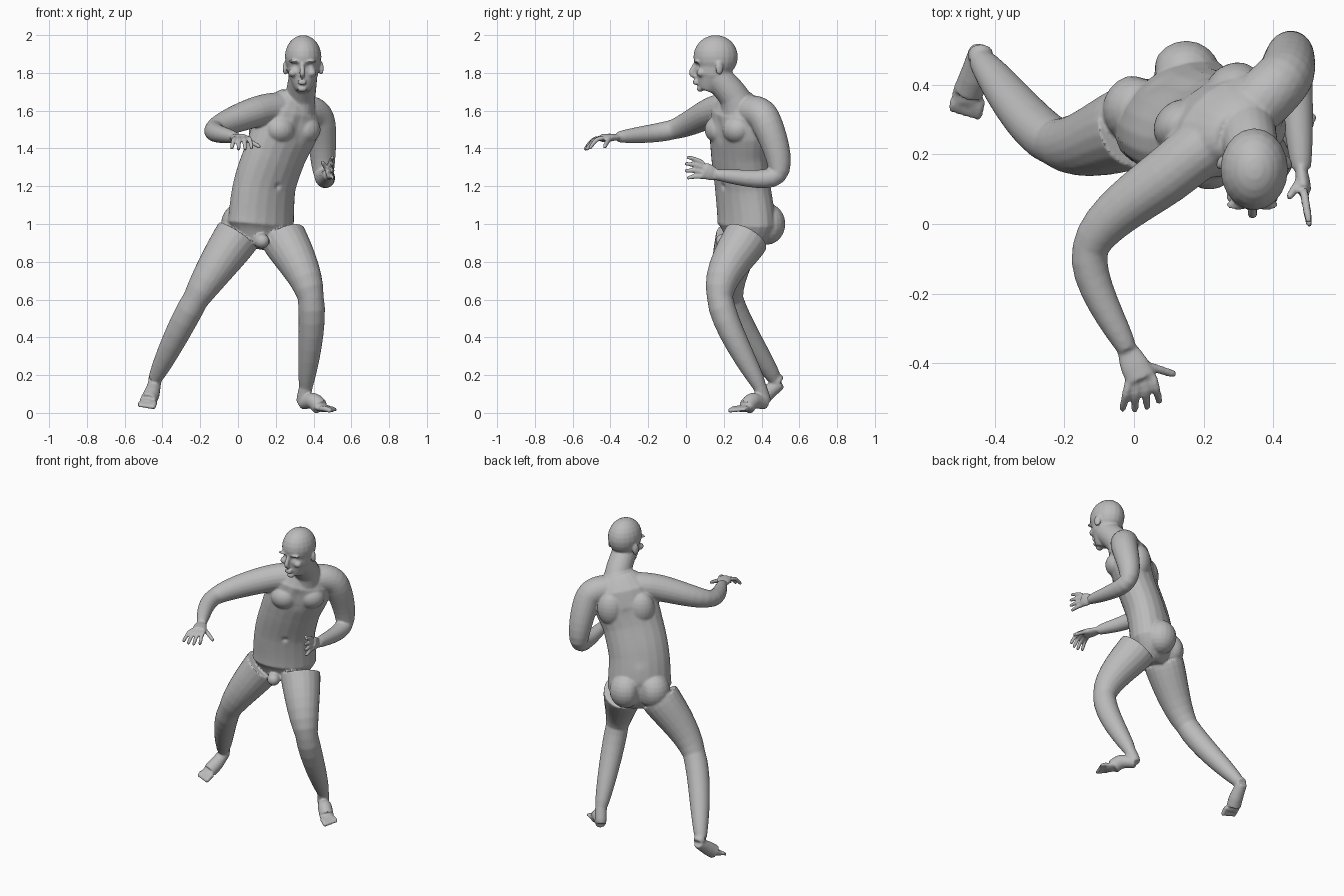
import bpy, bmesh, math
from mathutils import Vector, Matrix

cube = bpy.data.objects.get("Cube")
if cube:
    bpy.data.objects.remove(cube, do_unlink=True)

bm = bmesh.new()
SIDES, STEPS = 20, 8
X, Z = Vector((1, 0, 0)), Vector((0, 0, 1))


def vec(x, y, z):
    return Vector((x, y, z))


def tube(points, radii, side=X, flat=1.0, swell=0.0):
    """Smooth oval tube through points; swell thickens it between them like muscle."""
    ext = [points[0], *points, points[-1]]
    centres, widths = [], []
    for i in range(len(points) - 1):
        before, start, end, after = ext[i:i + 4]
        for step in range(STEPS + (i == len(points) - 2)):
            t = step / STEPS
            centres.append(start + (end - before) * t / 2
                           + (before * 2 - start * 5 + end * 4 - after) * t ** 2 / 2
                           + (start * 3 - before - end * 3 + after) * t ** 3 / 2)
            widths.append(radii[i] * (1 - t) + radii[i + 1] * t
                          + swell * math.sin(math.pi * t ** .8))
    rings, last = [], len(centres) - 1
    for i, centre in enumerate(centres):
        along = (centres[min(i + 1, last)] - centres[max(i - 1, 0)]).normalized()
        across = (side - along * side.dot(along)).normalized()
        depth = along.cross(across) * flat
        angles = [k * math.tau / SIDES for k in range(SIDES)]
        rings.append([bm.verts.new(centre + widths[i] * (across * math.cos(a)
                                                         + depth * math.sin(a)))
                      for a in angles])
    for low, high in zip(rings, rings[1:]):
        for k in range(SIDES):
            n = (k + 1) % SIDES
            bm.faces.new((low[k], low[n], high[n], high[k]))
    bm.faces.new(rings[0][::-1])
    bm.faces.new(rings[-1])


def ball(centre, size, yaw=0.0):
    place = Matrix.Translation(centre) @ Matrix.Rotation(yaw, 4, 'Z')
    bmesh.ops.create_uvsphere(bm, u_segments=SIDES, v_segments=12, radius=1,
                              matrix=place @ Matrix.Diagonal((*size, 1)))


def digit(base, tip, radius, side, lift):
    """Finger, thumb or toe with a bent middle and a rounded tip."""
    tube([base, base.lerp(tip, .5) + Z * lift, tip], [radius, radius, radius * .85], side)
    ball(tip, [radius * .85] * 3)


def arm(collar, shoulder, elbow, wrist, side):
    tube([collar, shoulder, elbow, wrist], [.08, .082, .052, .028], side, swell=.005)


def hand(wrist, knuckles, across, reach, thumb, lift):
    tube([wrist, wrist.lerp(knuckles, .5), knuckles], [.03, .042, .044], across, flat=.5)
    for i in range(4):
        spread = i - 1.5
        base = knuckles + across * spread * .024
        tip = base + across * spread * .012 + reach * (1.1 - abs(spread) * .12)
        digit(base, tip, .012, across, lift)
    digit(wrist.lerp(knuckles, .4), thumb, .013, across, lift / 2)


def leg(hip, knee, ankle):
    tube([hip, knee, ankle], [.122, .069, .036], swell=.01)


def foot(ankle, heel, sole, across, reach):
    """Heel to ball of the foot, then five toes from the big one outwards."""
    instep = ankle.lerp(sole, .5) - Z * .022
    tube([ankle, heel.lerp(ankle, .3), heel], [.036, .036, .03], across)
    tube([heel, instep, sole], [.032, .043, .044], across)
    tube([instep, sole, sole + reach * .5], [.042, .045, .044], across, flat=.45)
    for i in range(5):
        base = sole + across * (i - 2) * .019 + reach * .4
        digit(base, base + reach * (.75 - i * .07), .015 - i * .001, across, .003)


# torso
YAW = math.radians(35)
ACROSS = vec(math.cos(YAW), math.sin(YAW), 0)
FORWARD = vec(math.sin(YAW), -math.cos(YAW), 0)
pelvis, waist, chest = vec(.12, .32, 1), vec(.14, .3, 1.2), vec(.25, .28, 1.5)
tube([vec(.11, .3, .88), pelvis, waist, vec(.2, .28, 1.38), chest,
      vec(.28, .28, 1.6), vec(.31, .27, 1.69)],
     [.1, .195, .185, .185, .195, .18, .09], ACROSS, flat=.68)
for s in (-1, 1):
    ball(chest + FORWARD * .07 + ACROSS * s * .08, (.085, .075, .075), YAW)
    ball(chest - FORWARD * .07 + ACROSS * s * .09, (.085, .07, .11), YAW)
    ball(pelvis - FORWARD * .07 + ACROSS * s * .085, (.1, .1, .11), YAW)
ball(vec(.125, .2, .91), (.04, .045, .04), YAW)

# neck and head
skull = vec(.345, .157, 1.885)
tube([vec(.31, .28, 1.6), vec(.33, .25, 1.68), skull - Z * .1], [.1, .08, .075])
ball(skull, (.097, .118, .115))
tube([skull - Z * .01, skull - vec(0, .02, .1), skull - vec(0, .05, .18)],
     [.092, .078, .034], flat=1.15)

# nose, lips, chin, brows, cheeks and ears
face = vec(.34, .05, 1.8)
tube([face + Z * .05, face - vec(0, .02, 0), face - Z * .02], [.01, .015, .012])
for drop in (.043, .056):
    ball(face - Z * drop, (.025, .014, .007))
ball(face + vec(0, .025, -.085), (.025, .018, .016))
for s in (-1, 1):
    ball(face + vec(s * .04, .006, .06), (.035, .018, .009))
    ball(face + vec(s * .05, .03, 0), (.025, .025, .022))
    ball(skull + vec(s * .095, .02, -.06), (.012, .022, .036), s * .4)

# right arm, reaching forward
wrist = vec(-.02, -.36, 1.46)
arm(vec(.3, .29, 1.61), vec(.12, .16, 1.6), vec(-.125, -.07, 1.5), wrist, Z)
hand(wrist, vec(.02, -.445, 1.455), vec(.97, .2, 0), vec(0, -.08, -.055),
     vec(.112, -.43, 1.41), .016)

# left arm, folded at the elbow
wrist = vec(.48, .16, 1.26)
arm(vec(.33, .32, 1.6), vec(.43, .42, 1.55), vec(.455, .48, 1.26), wrist, X)
hand(wrist, vec(.487, .095, 1.285), Z, vec(.015, -.09, .015), vec(.447, .08, 1.325), .004)

# right leg, stretched out to the side
ankle = vec(-.44, .47, .18)
leg(vec(0, .28, .94), vec(-.225, .235, .6), ankle)
foot(ankle, vec(-.44, .5, .16), vec(-.475, .38, .065), -X, vec(-.01, -.06, -.03))

# left leg, carrying the weight
ankle = vec(.36, .39, .14)
leg(vec(.24, .32, .93), vec(.385, .18, .61), ankle)
foot(ankle, vec(.34, .42, .05), vec(.435, .32, .03), vec(.65, .75, 0), vec(.065, -.05, -.015))

bmesh.ops.recalc_face_normals(bm, faces=bm.faces)
mesh = bpy.data.meshes.new("body")
bm.to_mesh(mesh)
bm.free()
body = bpy.data.objects.new("body", mesh)
bpy.context.collection.objects.link(body)
bpy.context.view_layer.objects.active = body
body.select_set(True)

# fuse the parts into one skin
remesh = body.modifiers.new("fuse", 'REMESH')
remesh.mode = 'VOXEL'
remesh.voxel_size = .0065
soften = body.modifiers.new("soften", 'SMOOTH')
soften.iterations = 4
for name in ("fuse", "soften"):
    bpy.ops.object.modifier_apply(modifier=name)


def press(centre, radius, push):
    """Push the skin softly around a point."""
    for v in body.data.vertices:
        distance = (v.co - centre).length / radius
        if distance < 2.5:
            v.co += push * math.exp(-distance ** 2)


# eye sockets, navel, breastbone, seat crease and spine
for s in (-1, 1):
    press(face + vec(s * .039, 0, .038), .018, vec(0, .014, 0))
press(waist + FORWARD * .125, .016, FORWARD * -.012)
for i in range(4):
    rise = Z * (i * .03 - .05)
    press(chest + FORWARD * .14 + rise, .03, FORWARD * -.006)
    press(pelvis - FORWARD * .15 + rise, .028, FORWARD * .012)
for i in range(8):
    press(waist.lerp(chest, i / 7) - FORWARD * .14, .035, FORWARD * .006)

# one plain grey skin
grey = bpy.data.materials.new("skin grey")
grey.use_nodes = True
colour = (.5, .5, .5, 1)
grey.diffuse_color = colour
grey.node_tree.nodes["Principled BSDF"].inputs["Base Color"].default_value = colour
body.data.materials.append(grey)
bpy.ops.object.shade_smooth_by_angle(angle=math.radians(40))
